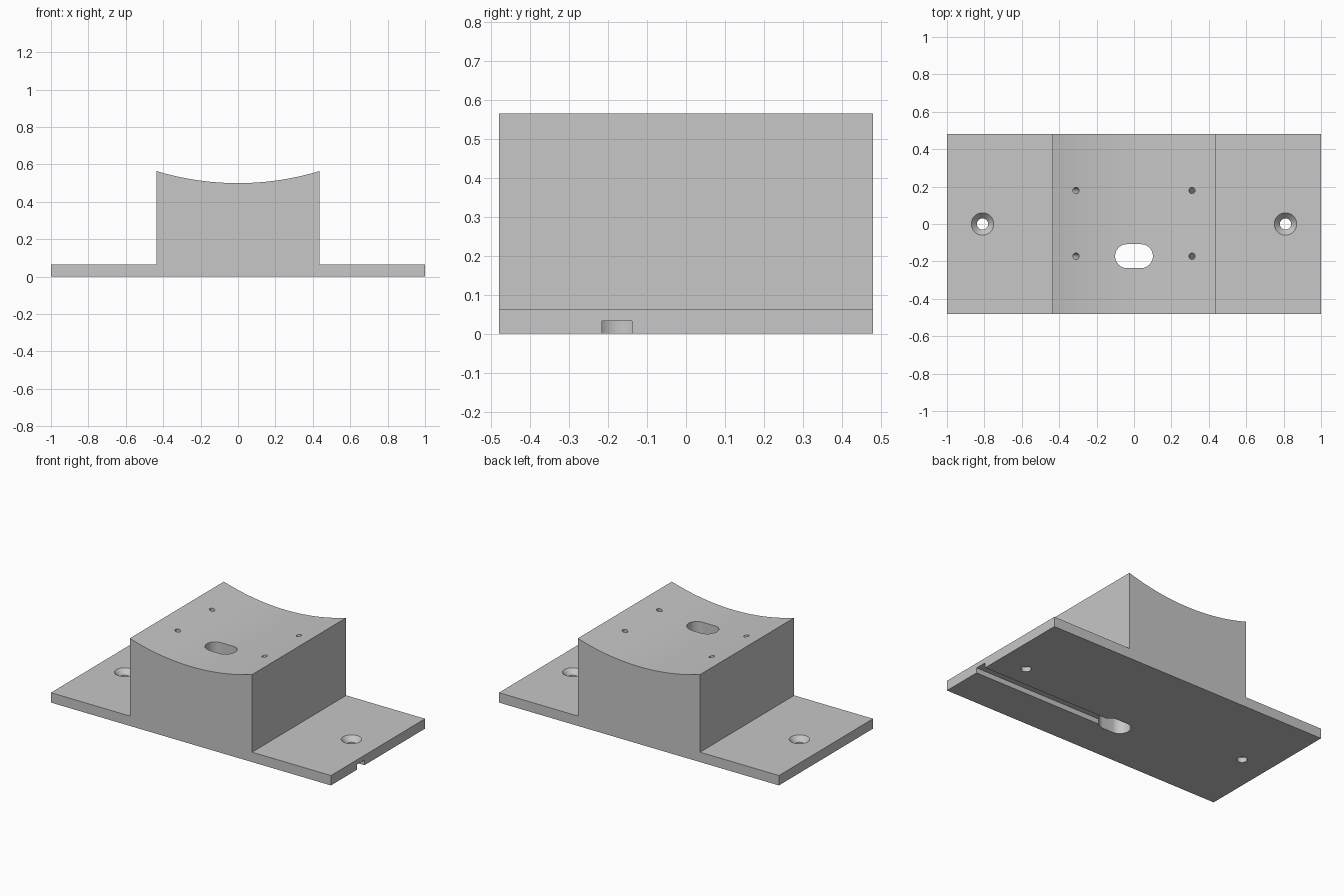
import bpy
import bmesh
from math import asin, cos, sin, pi
from mathutils import Matrix, Vector

if "Cube" in bpy.data.objects:
    bpy.data.objects.remove(bpy.data.objects["Cube"], do_unlink=True)

HALF_DEPTH = 0.48
PLATE = 0.064          # flange thickness
BODY = 0.437           # half width of the raised block
SADDLE_R = 1.5         # radius of the concave top
SADDLE_Z = 2.0         # height of the saddle axis

grey = bpy.data.materials.new("plain grey")
grey.use_nodes = True
colour = (0.57, 0.57, 0.57, 1)
grey.diffuse_color = colour
grey.node_tree.nodes["Principled BSDF"].inputs["Base Color"].default_value = colour


def extrude(name, outline, offset):
    """Solid made by sweeping a closed 3D outline along an offset."""
    bm = bmesh.new()
    face = bm.faces.new([bm.verts.new(p) for p in outline])
    swept = bmesh.ops.extrude_face_region(bm, geom=[face])["geom"]
    verts = [v for v in swept if isinstance(v, bmesh.types.BMVert)]
    bmesh.ops.translate(bm, vec=offset, verts=verts)
    bmesh.ops.recalc_face_normals(bm, faces=bm.faces)
    return make_object(name, bm)


def make_object(name, bm):
    mesh = bpy.data.meshes.new(name)
    bm.to_mesh(mesh)
    bm.free()
    mesh.materials.append(grey)
    obj = bpy.data.objects.new(name, mesh)
    bpy.context.collection.objects.link(obj)
    return obj


def cone(name, r_low, r_high, length, matrix):
    bm = bmesh.new()
    bmesh.ops.create_cone(bm, cap_ends=True, segments=40, radius1=r_low,
                          radius2=r_high, depth=length, matrix=matrix)
    return make_object(name, bm)


# Flanged block with a concave saddle on top
limit = asin(BODY / SADDLE_R)
steps = 40
saddle = []
for i in range(steps + 1):
    a = limit * (1 - 2 * i / steps)
    saddle.append((SADDLE_R * sin(a), SADDLE_Z - SADDLE_R * cos(a)))
profile = [(-1, 0), (1, 0), (1, PLATE), (BODY, PLATE)] + saddle
profile += [(-BODY, PLATE), (-1, PLATE)]
mount = extrude("saddle_mount", [(x, -HALF_DEPTH, z) for x, z in profile],
                (0, 2 * HALF_DEPTH, 0))

cutters = []

# Countersunk screw holes in the flanges
for x in (-0.81, 0.81):
    cutters.append(cone("screw_hole", 0.03, 0.03, 0.4,
                        Matrix.Translation((x, 0, 0))))
    cutters.append(cone("countersink", 0.03, 0.061, 0.034,
                        Matrix.Translation((x, 0, PLATE - 0.016))))

# Blind pilot holes, square to the saddle surface
for x in (-0.31, 0.31):
    for y in (-0.172, 0.179):
        tilt = asin(x / SADDLE_R)
        axis = Vector((sin(tilt), 0, -cos(tilt)))
        centre = Vector((0, y, SADDLE_Z)) + axis * (SADDLE_R + 0.1)
        cutters.append(cone("pilot_hole", 0.017, 0.017, 0.3,
                            Matrix.Translation(centre)
                            @ Matrix.Rotation(-tilt, 4, "Y")))

# Cable slot through the block
slot = []
for side in (1, -1):
    for i in range(25):
        a = -pi / 2 + pi * i / 24
        slot.append((side * (0.037 + 0.064 * cos(a)),
                     -0.172 + side * 0.064 * sin(a), -0.1))
cutters.append(extrude("cable_slot", slot, (0, 0, 1)))

# Cable channel under the base, leading out to the left edge
channel = [(0, -0.215, -0.1), (0, -0.138, -0.1),
           (0, -0.138, 0.033), (0, -0.215, 0.033)]
cutters.append(extrude("cable_channel", channel, (1.2, 0, 0)))

# Cut every opening and remove the cutters
bpy.ops.object.select_all(action="DESELECT")
bpy.context.view_layer.objects.active = mount
mount.select_set(True)
for cutter in cutters:
    cutter.hide_render = True
    mod = mount.modifiers.new(cutter.name, "BOOLEAN")
    mod.operation = "DIFFERENCE"
    mod.solver = "EXACT"
    mod.object = cutter
    bpy.ops.object.modifier_apply(modifier=mod.name)
    bpy.data.objects.remove(cutter, do_unlink=True)

bpy.ops.object.shade_smooth_by_angle(angle=pi / 6)
